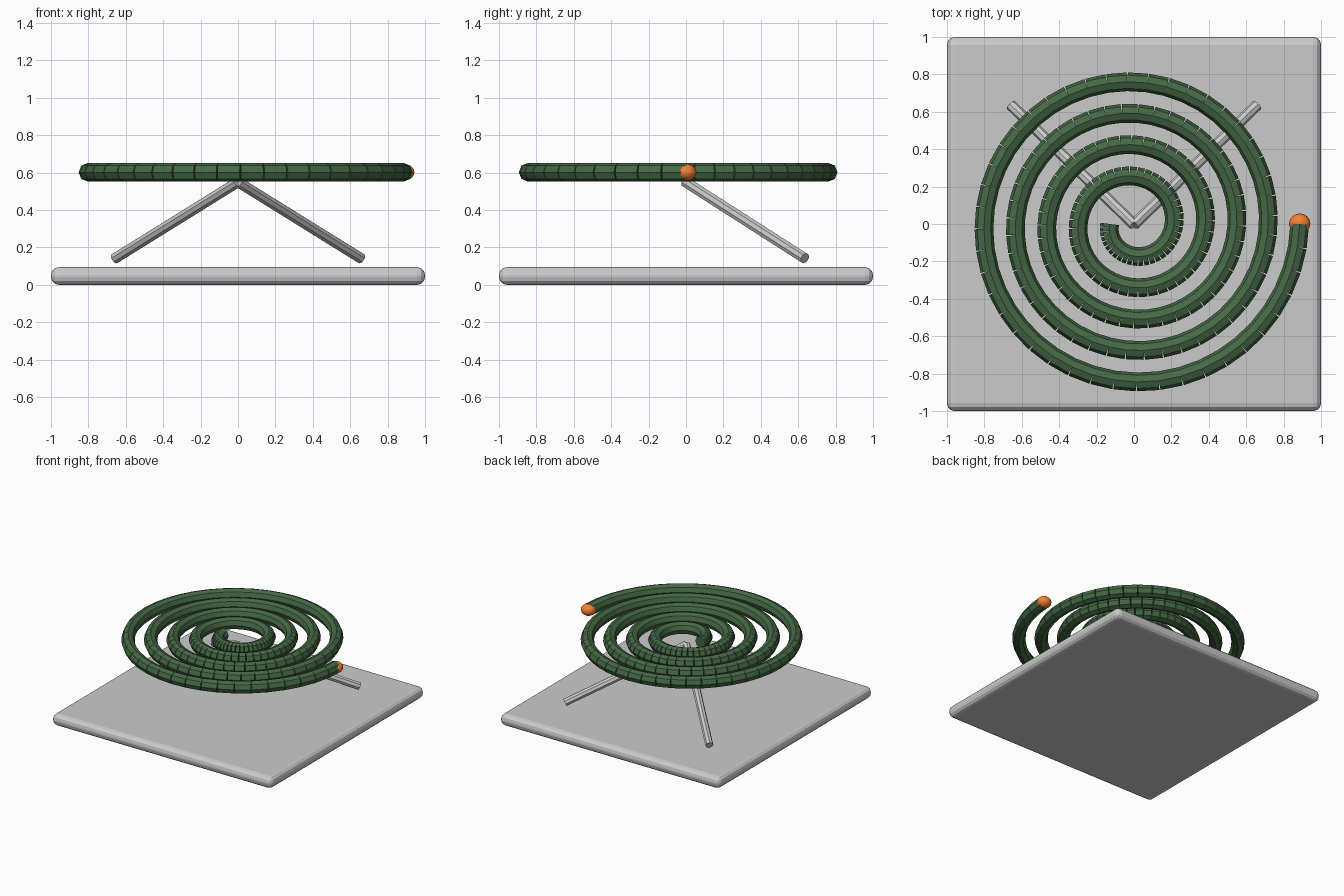
import bpy, bmesh, math
from mathutils import Vector, Matrix

if "Cube" in bpy.data.objects:
    bpy.data.objects.remove(bpy.data.objects["Cube"])


def material(name, rgb):
    m = bpy.data.materials.new(name)
    m.diffuse_color = (*rgb, 1)
    m.use_nodes = True
    m.node_tree.nodes["Principled BSDF"].inputs["Base Color"].default_value = m.diffuse_color
    return m


def add_rod(bm, a, b, radius, sides=8):
    """Capped cylinder from a to b."""
    a, b = Vector(a), Vector(b)
    d = b - a
    mat = Matrix.Translation((a + b) / 2) @ d.to_track_quat('Z', 'Y').to_matrix().to_4x4()
    bmesh.ops.create_cone(bm, cap_ends=True, segments=sides, radius1=radius,
                          radius2=radius, depth=d.length, matrix=mat)


def finish(bm, name, mat=None):
    me = bpy.data.meshes.new(name)
    bm.to_mesh(me)
    bm.free()
    ob = bpy.data.objects.new(name, me)
    bpy.context.collection.objects.link(ob)
    if mat:
        me.materials.append(mat)
    return ob


# base plate with rounded edges
H = 0.095
bm = bmesh.new()
bmesh.ops.create_cube(bm, size=1, matrix=Matrix.Translation((0, 0, H / 2)) @ Matrix.Diagonal((2, 2, H, 1)))
plate = finish(bm, "base_plate")
bev = plate.modifiers.new("rounded_edges", 'BEVEL')
bev.width = 0.042
bev.segments = 3

# two stand legs meeting under the coil
for side, name in ((-1, "left_stand_leg"), (1, "right_stand_leg")):
    bm = bmesh.new()
    add_rod(bm, (0, -0.003, 0.55), (side * 0.657, 0.635, 0.142), 0.03)
    finish(bm, name)

# spiral coil made of short straight segments
Z, TURNS, COUNT, TUBE = 0.602, 4.5, 200, 0.05
R0, R1 = 0.13, 0.886


def spiral(i):
    t = i / COUNT
    r = R0 + (R1 - R0) * t
    a = math.pi + TURNS * math.tau * t
    return Vector((r * math.cos(a), r * math.sin(a), Z))


bm = bmesh.new()
for i in range(COUNT):
    add_rod(bm, spiral(i), spiral(i + 1), TUBE)
finish(bm, "spiral_coil", material("coil_green", (0.06, 0.14, 0.06)))

# glowing tip at the outer end
bm = bmesh.new()
bmesh.ops.create_uvsphere(bm, u_segments=16, v_segments=10, radius=1,
                          matrix=Matrix.Translation((R1, 0.002, Z)) @ Matrix.Diagonal((0.057, 0.054, 0.045, 1)))
for f in bm.faces:
    f.smooth = True
finish(bm, "glowing_tip", material("ember_orange", (0.9, 0.22, 0.03)))
